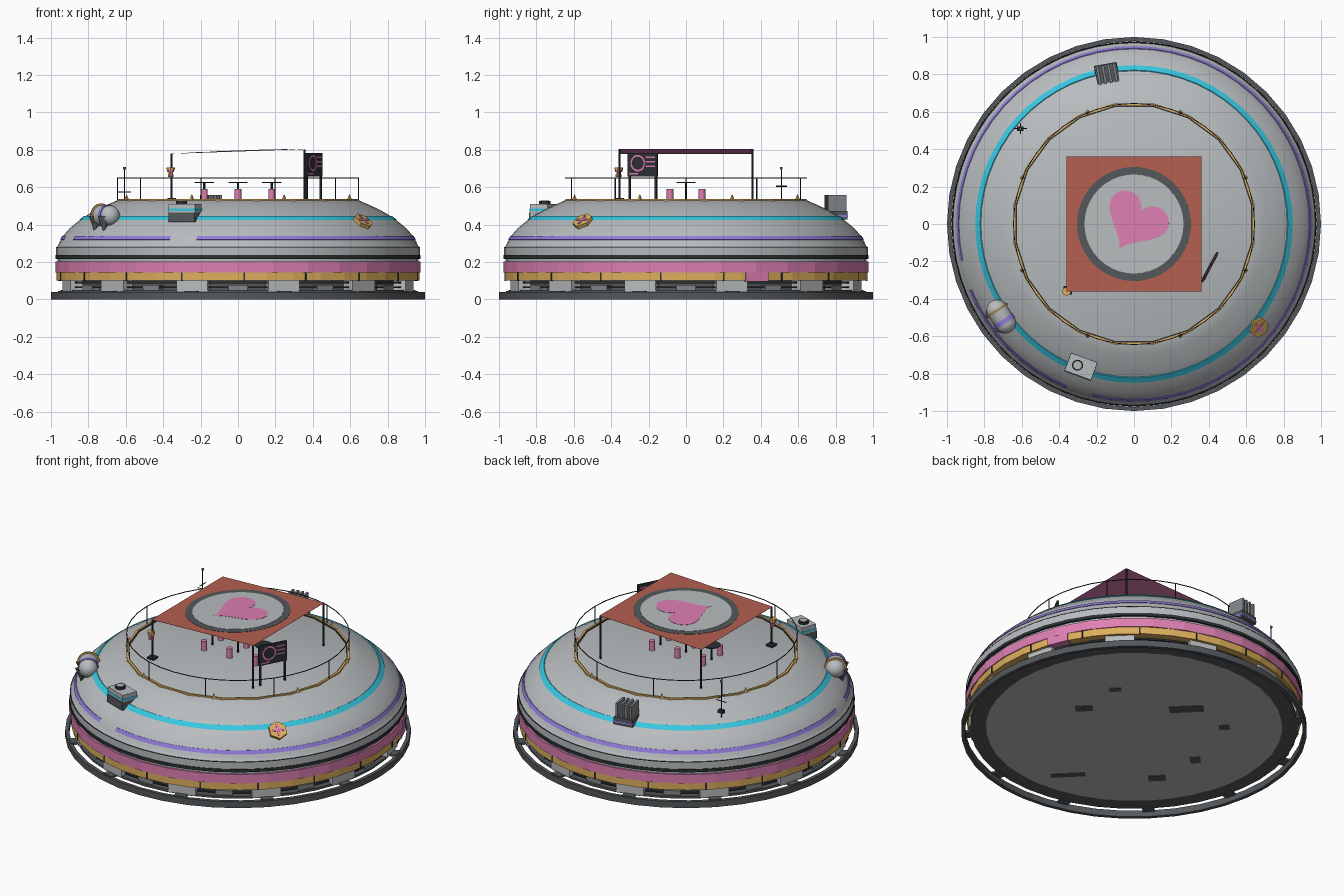
import bpy, bmesh
from math import sin, cos, pi, radians
from mathutils import Matrix, Vector

cube = bpy.data.objects.get("Cube")
if cube:
    bpy.data.objects.remove(cube, do_unlink=True)


def mat(name, hexcode):
    rgb = [int(hexcode[i:i + 2], 16) / 255 for i in (0, 2, 4)]
    col = [c / 12.92 if c < 0.04 else ((c + 0.055) / 1.055) ** 2.4 for c in rgb] + [1]
    m = bpy.data.materials.new(name)
    m.use_nodes = True
    m.diffuse_color = col
    m.node_tree.nodes["Principled BSDF"].inputs["Base Color"].default_value = col
    return m


GREY = mat("light grey", "b8bcbe")
STEEL = mat("steel grey", "82868a")
MID = mat("slate grey", "54585b")
DARK = mat("charcoal", "2c3033")
PINK = mat("pink", "de7fb2")
GOLD = mat("gold", "dcae5c")
CYAN = mat("cyan", "37c6e0")
PURPLE = mat("purple", "917cdc")
RED = mat("brick red", "b45f4f")


def make(name, bm, material, matrix=None, smooth=False):
    bmesh.ops.recalc_face_normals(bm, faces=bm.faces)
    me = bpy.data.meshes.new(name)
    bm.to_mesh(me)
    bm.free()
    me.materials.append(material)
    ob = bpy.data.objects.new(name, me)
    bpy.context.collection.objects.link(ob)
    if matrix:
        ob.matrix_world = matrix
    if smooth:
        bpy.ops.object.select_all(action="DESELECT")
        ob.select_set(True)
        bpy.context.view_layer.objects.active = ob
        bpy.ops.object.shade_smooth_by_angle(angle=radians(32))
    return ob


def revolve(name, profile, material, segs=40, start=0, sweep=360, closed=True, smooth=True, matrix=None):
    """Spin an (r, z) profile around the z axis."""
    bm = bmesh.new()
    vs = [bm.verts.new((r * cos(radians(start)), r * sin(radians(start)), z)) for r, z in profile]
    es = [bm.edges.new(p) for p in zip(vs, vs[1:] + (vs[:1] if closed else []))]
    bmesh.ops.spin(bm, geom=vs + es, axis=(0, 0, 1), cent=(0, 0, 0),
                   angle=radians(sweep), steps=max(3, round(segs * sweep / 360)))
    bmesh.ops.remove_doubles(bm, verts=bm.verts, dist=1e-5)
    return make(name, bm, material, matrix, smooth)


def band(name, r0, r1, z0, z1, material, **kw):
    return revolve(name, [(r0, z0), (r1, z0), (r1, z1), (r0, z1)], material, **kw)


def place(x, y, z, turn=0):
    return Matrix.Translation((x, y, z)) @ Matrix.Rotation(radians(turn), 4, "Z")


def box(name, size, material, matrix, offset=(0, 0, 0)):
    bm = bmesh.new()
    bmesh.ops.create_cube(bm, size=1)
    bmesh.ops.scale(bm, vec=size, verts=bm.verts)
    bmesh.ops.translate(bm, vec=offset, verts=bm.verts)
    return make(name, bm, material, matrix)


def rod(name, a, b, r, material, sides=8, r2=None, matrix=None):
    a, b = Vector(a), Vector(b)
    bm = bmesh.new()
    bmesh.ops.create_cone(bm, cap_ends=True, segments=sides, radius1=r,
                          radius2=r if r2 is None else r2, depth=(b - a).length)
    m = Matrix.Translation((a + b) / 2) @ (b - a).to_track_quat("Z", "Y").to_matrix().to_4x4()
    return make(name, bm, material, (matrix or Matrix()) @ m, smooth=sides > 8)


def polar(r, deg, z):
    return Vector((r * cos(radians(deg)), r * sin(radians(deg)), z))


# Base: outer hoop, gap, raised floor with small hatches underneath
band("base_ring", 0.978, 1.0, 0, 0.04, MID)
band("floor_rim", 0.856, 0.948, 0.036, 0.05, MID)
rod("floor", (0, 0, 0.036), (0, 0, 0.05), 0.858, GREY, 40)
for n, r, w, d in ((0.24, -0.27, 0.06, 0.1), (0.44, -0.07, 0.04, 0.07), (-0.05, 0.52, 0.05, 0.06),
                   (0.18, 0.32, 0.07, 0.2), (-0.41, 0.32, 0.07, 0.06), (-0.6, 0.08, 0.06, 0.1),
                   (-0.52, -0.43, 0.04, 0.2)):
    box("floor_hatch", (w, d, 0.004), MID, place(0, 0, 0.035, 45), (n, r, 0))

# Ground level: core, rails, pillars
band("core_wall", 0.85, 0.89, 0.045, 0.11, MID)
for z in (0.065, 0.09):
    band("wall_rail", 0.9, 0.93, z - 0.005, z + 0.005, DARK)
for i in range(12):
    a = 15 + 30 * i
    box("pillar", (0.09, 0.17, 0.065), GREY, place(*polar(0.905, a, 0.075), a))
    box("wall_cabinet", (0.05, 0.1, 0.035), STEEL, place(*polar(0.905, a + 15, 0.06), a + 15))
    box("base_strut", (0.06, 0.07, 0.012), MID, place(*polar(0.958, a, 0.038), a))

# Coloured bands around the hull
band("gold_band", 0.87, 0.97, 0.1, 0.145, GOLD, smooth=False)
band("pink_band", 0.87, 0.977, 0.145, 0.203, PINK, segs=32, smooth=False)
band("grey_band", 0.87, 0.965, 0.2, 0.24, GREY)
band("dark_band", 0.87, 0.977, 0.217, 0.236, DARK)
for i in range(18):
    box("gold_joint", (0.01, 0.008, 0.045), DARK, place(*polar(0.967, 12 + 20 * i, 0.122), 12 + 20 * i))
box("side_counter", (0.08, 0.13, 0.048), PINK, place(*polar(0.937, 23, 0.119), 23))

# Dome and deck
dome = [(0, 0.1), (0.87, 0.1), (0.87, 0.235), (0.972, 0.235), (0.972, 0.278), (0.964, 0.284),
        (0.955, 0.305), (0.935, 0.34), (0.9, 0.38), (0.86, 0.413), (0.82, 0.443),
        (0.76, 0.478), (0.7, 0.506), (0.645, 0.53), (0, 0.53)]
revolve("dome", dome, GREY, segs=60, closed=False)
band("dome_seam", 0.95, 0.973, 0.278, 0.281, DARK, segs=60)
revolve("cyan_stripe", [(0.849, 0.425), (0.823, 0.446), (0.81, 0.44), (0.835, 0.42)], CYAN, segs=60)
for start, sweep in ((202, 45.5), (256.5, 295.5)):
    revolve("purple_stripe", [(0.951, 0.319), (0.9395, 0.34), (0.925, 0.335), (0.935, 0.315)], PURPLE,
            segs=60, start=start, sweep=sweep)

# Deck edge, spikes and railing
band("deck_curb", 0.641, 0.653, 0.518, 0.537, GOLD, segs=20, start=9, smooth=False)
band("deck_trim", 0.634, 0.641, 0.525, 0.534, DARK, segs=20, start=9, smooth=False)
band("hand_rail", 0.643, 0.647, 0.647, 0.651, DARK)
for i in range(10):
    rod("rail_post", polar(0.643, 36 * i, 0.53), polar(0.643, 36 * i, 0.65), 0.003, DARK, 6)
for i in range(8):
    a = 22.5 + 45 * i
    rod("curb_spike", polar(0.645, a, 0.53), polar(0.645, a, 0.562), 0.014, GOLD, 4, 0.001)

# Canopy, slightly tilted, red above and pink below
tilt = Matrix.Translation((0, 0, 0.791)) @ Matrix.Rotation(-0.035, 4, "Y")
canopy = box("canopy", (0.72, 0.72, 0.001), PINK, tilt)
canopy.data.materials.append(RED)
for f in canopy.data.polygons:
    f.material_index = int(f.normal.z > 0.5)
rod("canopy_ring", (0, 0, 0), (0, 0, 0.002), 0.305, MID, 40, matrix=tilt)
rod("canopy_disc", (0, 0, 0), (0, 0, 0.0035), 0.265, GREY, 40, matrix=tilt)
bm = bmesh.new()
outline = []
for i in range(48):
    t = -2 * pi * i / 48
    y = 13 * cos(t) - 5 * cos(2 * t) - 2 * cos(3 * t) - cos(4 * t)
    outline.append(bm.verts.new((0.0107 * 16 * sin(t) ** 3, 0.0104 * y, 0)))
top = bm.faces.new(outline)
ext = bmesh.ops.extrude_face_region(bm, geom=[top])
bmesh.ops.translate(bm, vec=(0, 0, 0.002), verts=[v for v in ext["geom"] if isinstance(v, bmesh.types.BMVert)])
make("heart", bm, PINK, tilt @ place(0.008, 0.018, 0.003, -30))
for sx in (-1, 1):
    for sy in (-1, 1):
        x, y = 0.355 * sx, 0.355 * sy
        rod("canopy_post", (x, y, 0.53), (x, y, 0.79 + 0.0126 * sx), 0.006, DARK)

# Lantern and foot on one canopy post
for z, r, m in ((0.655, 0.016, PINK), (0.668, 0.012, GOLD), (0.68, 0.02, PINK), (0.693, 0.023, GOLD)):
    rod("lantern", (-0.36, -0.36, z), (-0.36, -0.36, z + 0.012), r, m, 10)
box("post_foot", (0.045, 0.045, 0.014), DARK, place(-0.355, -0.355, 0.536))

# Tables and stools
for x in (-0.18, 0, 0.18):
    rod("table_leg", (x, 0, 0.53), (x, 0, 0.625), 0.006, DARK)
    rod("table_top", (x, 0, 0.622), (x, 0, 0.627), 0.052, DARK, 16)
    for y in (-0.085, 0.085):
        rod("stool", (x, y, 0.53), (x, y, 0.59), 0.018, PINK, 12)

# Sign board with a line drawing on both sides
sign = place(0.405, -0.231, 0.72, 62)
box("sign_panel", (0.18, 0.012, 0.125), DARK, sign)
for x in (-0.08, 0.08):
    box("sign_leg", (0.01, 0.01, 0.14), DARK, sign, (x, 0, -0.125))
for s in (-1, 1):
    face = sign @ Matrix.Translation((-0.025, 0.007 * s, 0.008)) @ Matrix.Rotation(pi / 2, 4, "X")
    band("sign_curl", 0.035, 0.045, -0.002, 0.002, PINK, segs=20, matrix=face)
    for k in range(3):
        box("sign_line", (0.055, 0.004, 0.008), PINK, sign, (0.05, 0.007 * s, 0.04 - 0.024 * k))
    box("sign_stem", (0.06, 0.004, 0.008), PINK, sign, (-0.05, 0.007 * s, -0.048))

# Capsule tank on pointed brackets
tank = place(-0.71, -0.495, 0.447, -57)
bm = bmesh.new()
bmesh.ops.create_uvsphere(bm, u_segments=20, v_segments=12, radius=0.057)
for v in bm.verts:
    v.co.z += 0.04 if v.co.z > 0.001 else -0.04
make("tank", bm, GREY, tank @ Matrix.Rotation(pi / 2, 4, "Y"), smooth=True)
for x, r, w, m in ((-0.04, 0.066, 0.01, GOLD), (0.03, 0.059, 0.024, PURPLE)):
    rod("tank_band", (x - w / 2, 0, 0), (x + w / 2, 0, 0), r, m, 20, matrix=tank)
for x in (-0.045, 0.045):
    rod("tank_bracket", (x, -0.035, -0.09), (x, -0.035, 0), 0.004, MID, 4, 0.04, matrix=tank)

# Cooling unit with fan
cooler = place(-0.283, -0.762, 0.475, -20)
box("cooler_base", (0.15, 0.11, 0.05), MID, cooler, (0, 0, -0.035))
box("cooler_body", (0.15, 0.1, 0.07), GREY, cooler)
box("cooler_stripe", (0.153, 0.103, 0.012), CYAN, cooler, (0, 0, 0.004))
rod("cooler_fan", (-0.02, 0, 0.03), (-0.02, 0, 0.05), 0.03, DARK, 12, matrix=cooler)
rod("cooler_hub", (-0.02, 0, 0.05), (-0.02, 0, 0.053), 0.022, GREY, 12, matrix=cooler)

# Radiator with four fins
radiator = place(-0.145, 0.805, 0.45, 10)
box("radiator_base", (0.12, 0.1, 0.045), MID, radiator)
box("radiator_stripe", (0.123, 0.103, 0.01), PURPLE, radiator, (0, 0, -0.004))
for i in range(4):
    box("radiator_fin", (0.014, 0.1, 0.09), STEEL, radiator, (-0.045 + 0.03 * i, -0.005, 0.063))
    rod("radiator_pipe", (-0.045 + 0.03 * i, -0.045, 0), (-0.045 + 0.03 * i, -0.075, 0.03), 0.005, DARK, 6,
        matrix=radiator)

# Antenna
mast = place(-0.607, 0.51, 0)
box("antenna_base", (0.035, 0.025, 0.02), DARK, mast, (0, 0, 0.51))
rod("antenna_mast", (0, 0, 0.47), (0, 0, 0.7), 0.003, DARK, 6, matrix=mast)
rod("antenna_tip", (0, 0, 0.695), (0, 0, 0.708), 0.007, STEEL, 8, matrix=mast)
rod("antenna_arm", (-0.035, 0, 0.575), (0.035, 0, 0.575), 0.003, DARK, 6, matrix=mast)
rod("antenna_cross", (0, -0.03, 0.605), (0, 0.03, 0.605), 0.003, DARK, 6, matrix=mast)

# Hexagonal badge on the dome
normal = polar(0.62, -39.6, 0.78)
badge = Matrix.Translation(polar(0.86, -39.6, 0.41)) @ normal.to_track_quat("Z", "Y").to_matrix().to_4x4()
rod("badge", (0, 0, -0.01), (0, 0, 0.02), 0.056, GOLD, 6, matrix=badge)
for a in (0, 90):
    box("badge_cross", (0.07, 0.014, 0.006), PINK, badge @ Matrix.Rotation(radians(a), 4, "Z"), (0, 0, 0.021))
